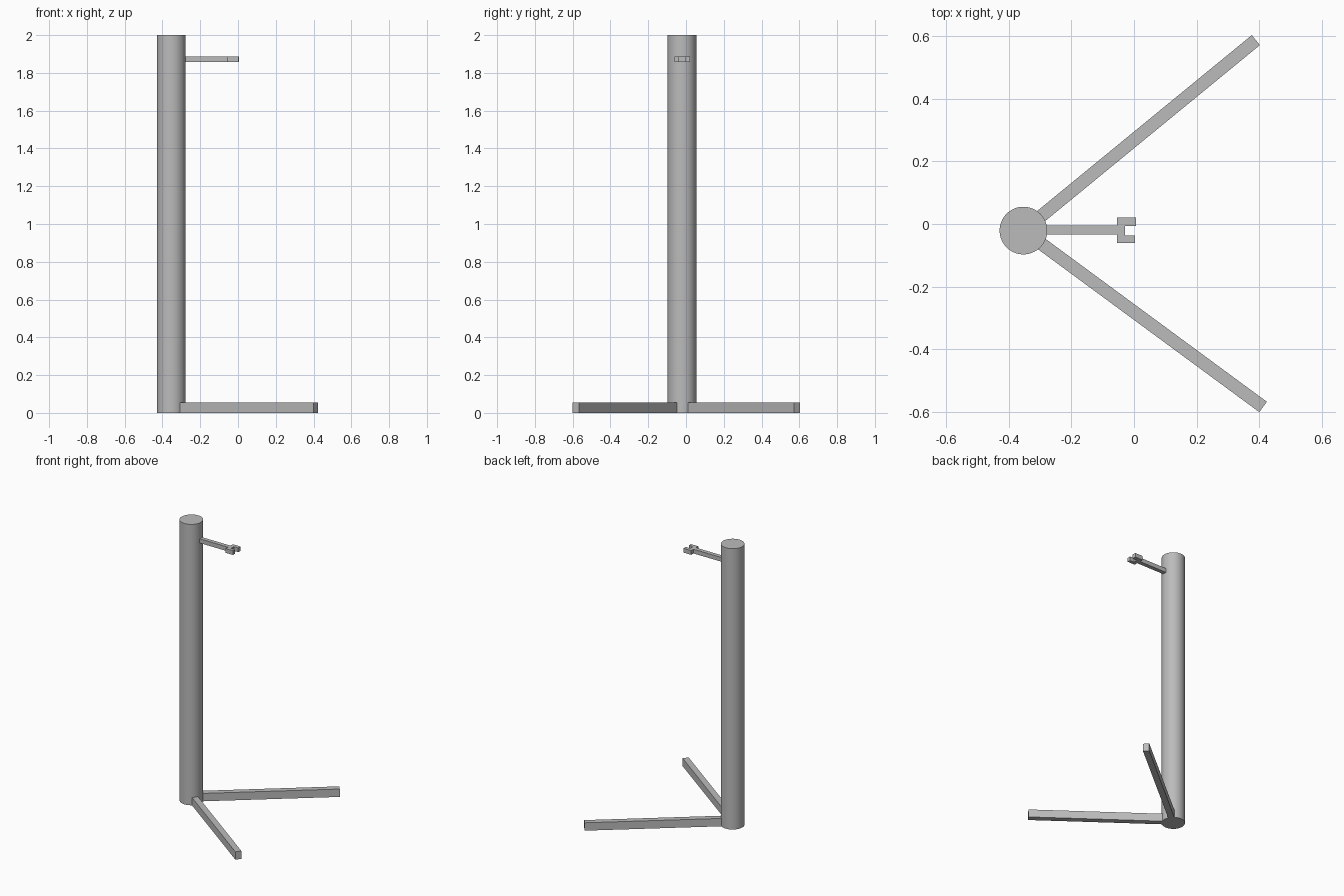
import bpy
import bmesh
import math
from mathutils import Vector

cube = bpy.data.objects.get("Cube")
if cube:
    bpy.data.objects.remove(cube, do_unlink=True)

# Single plain grey finish
GREY = (0.5, 0.5, 0.5, 1)
grey = bpy.data.materials.new("plain grey")
grey.use_nodes = True
grey.diffuse_color = GREY
grey.node_tree.nodes["Principled BSDF"].inputs["Base Color"].default_value = GREY

POLE = Vector((-0.353, -0.021))
RADIUS = 0.076


def prism(name, outline, z0, z1):
    """Extrude a flat outline (counter-clockwise) from z0 to z1."""
    bm = bmesh.new()
    base = bm.faces.new([bm.verts.new((x, y, z0)) for x, y in outline])
    top = bmesh.ops.extrude_face_region(bm, geom=[base], use_keep_orig=True)
    verts = [g for g in top["geom"] if isinstance(g, bmesh.types.BMVert)]
    bmesh.ops.translate(bm, verts=verts, vec=(0, 0, z1 - z0))
    bmesh.ops.recalc_face_normals(bm, faces=bm.faces)
    mesh = bpy.data.meshes.new(name)
    bm.to_mesh(mesh)
    bm.free()
    mesh.materials.append(grey)
    obj = bpy.data.objects.new(name, mesh)
    bpy.context.collection.objects.link(obj)
    return obj


def foot(name, tip, width=0.041, height=0.056):
    """Straight bar on the ground from the pole surface to the tip."""
    tip = Vector(tip)
    along = (tip - POLE).normalized()
    side = Vector((-along.y, along.x)) * width / 2
    start = POLE + along * math.sqrt(RADIUS ** 2 - (width / 2) ** 2)
    prism(name, [start - side, tip - side, tip + side, start + side], 0, height)


# Upright pole
bpy.ops.mesh.primitive_cylinder_add(vertices=64, radius=RADIUS, depth=2,
                                    location=(POLE.x, POLE.y, 1))
pole = bpy.context.object
pole.name = "pole"
pole.data.materials.append(grey)
bpy.ops.object.shade_smooth_by_angle(angle=math.radians(30))

# Two splayed feet
foot("left_foot", (0.389, 0.587))
foot("right_foot", (0.412, -0.584))

# Arm with a forked end, its prongs slightly uneven
prism("forked_arm", [
    (-0.279, -0.034), (-0.055, -0.034), (-0.055, -0.06), (0.003, -0.06),
    (0.003, -0.037), (-0.029, -0.037), (-0.029, -0.006), (0.006, -0.006),
    (0.006, 0.021), (-0.055, 0.021), (-0.055, -0.005), (-0.279, -0.005),
], 1.857, 1.887)
